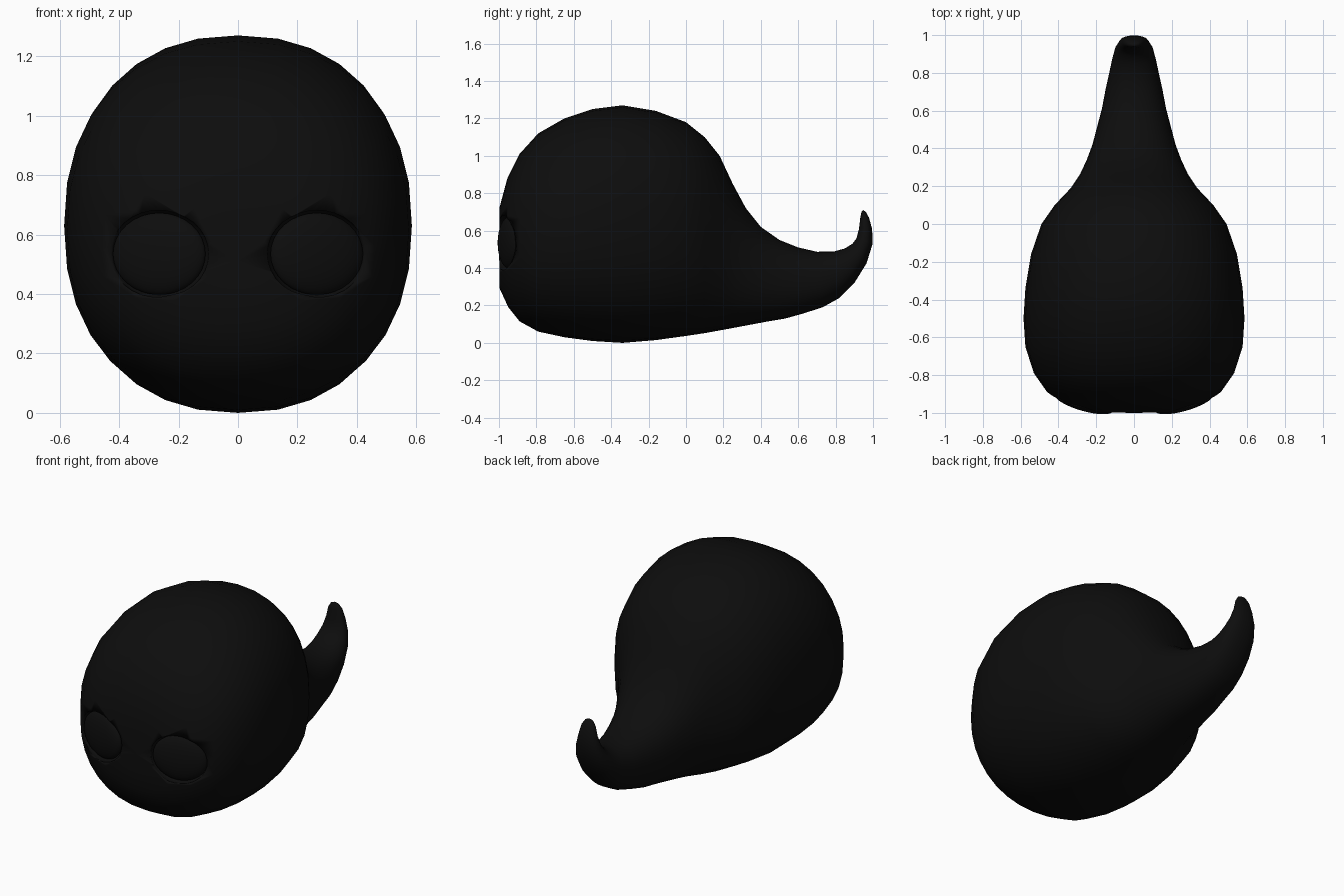
import bpy, bmesh, math
from mathutils import Vector

if "Cube" in bpy.data.objects:
    bpy.data.objects.remove(bpy.data.objects["Cube"])

black = bpy.data.materials.new("soft_black")
black.diffuse_color = (0.004, 0.004, 0.004, 1)
black.use_nodes = True
black.node_tree.nodes["Principled BSDF"].inputs["Base Color"].default_value = black.diffuse_color
SEG = 32


def smooth(ob):
    for p in ob.data.polygons:
        p.use_smooth = True


# Body and tail: rings as (bottom y, bottom z, top y, top z, half width)
rings = [
    (-.998, .42, -.998, .60, .12), (-.996, .29, -.998, .72, .25),
    (-.95, .19, -.955, .88, .37), (-.89, .115, -.89, 1.01, .46),
    (-.79, .06, -.79, 1.12, .53), (-.65, .03, -.65, 1.20, .575),
    (-.5, .01, -.5, 1.25, .585), (-.34, 0, -.34, 1.27, .575),
    (-.16, .015, -.16, 1.24, .545), (0, .037, 0, 1.18, .49),
    (.10, .052, .10, 1.10, .42), (.2, .07, .18, 1.0, .335),
    (.28, .085, .25, .85, .285), (.36, .1, .32, .72, .25),
    (.44, .115, .40, .62, .22), (.53, .13, .5, .55, .195),
    (.62, .155, .6, .51, .17), (.73, .19, .7, .487, .15),
    (.82, .24, .79, .488, .13), (.9, .32, .85, .505, .115),
    (.965, .425, .89, .53, .1), (.998, .53, .912, .56, .08),
    (.995, .61, .925, .61, .06), (.978, .67, .932, .67, .045),
    (.962, .70, .938, .70, .025),
]
bm = bmesh.new()
loops = []
for yb, zb, yt, zt, w in rings:
    mid = Vector((0, (yb + yt) / 2, (zb + zt) / 2))
    half = Vector((0, (yt - yb) / 2, (zt - zb) / 2))
    loop = []
    for i in range(SEG):
        a = math.tau * i / SEG
        c, s = math.cos(a), math.sin(a)
        e = 2 / 2.25
        p = mid + half * math.copysign(abs(s) ** e, s)
        p.x = w * math.copysign(abs(c) ** e, c)
        loop.append(bm.verts.new(p))
    loops.append(loop)
for a, b in zip(loops, loops[1:]):
    for i in range(SEG):
        j = (i + 1) % SEG
        bm.faces.new((a[i], a[j], b[j], b[i]))
# Rounded end caps
for loop, tip in ((loops[0], (0, -1, .51)), (loops[-1], (0, .947, .71))):
    v = bm.verts.new(tip)
    for i in range(SEG):
        bm.faces.new((loop[i], loop[(i + 1) % SEG], v))
bmesh.ops.recalc_face_normals(bm, faces=bm.faces)
me = bpy.data.meshes.new("body")
bm.to_mesh(me)
bm.free()
body = bpy.data.objects.new("body", me)
bpy.context.collection.objects.link(body)
me.materials.append(black)
smooth(body)


def eye_shape(name, side, size, y):
    bpy.ops.mesh.primitive_uv_sphere_add(segments=32, ring_count=16, location=(side * .265, y, .535))
    ob = bpy.context.object
    ob.name = name
    ob.scale = size
    ob.rotation_euler = (0, 0, side * math.radians(16))
    ob.data.materials.append(black)
    smooth(ob)
    return ob


# Eyes set into shallow sockets
for side, label in ((-1, "left"), (1, "right")):
    cutter = eye_shape(label + "_socket_cutter", side, (.172, .08, .148), -.965)
    cutter.hide_render = True
    cutter.hide_viewport = True
    cut = body.modifiers.new(label + "_socket", 'BOOLEAN')
    cut.operation = 'DIFFERENCE'
    cut.solver = 'EXACT'
    cut.object = cutter
    eye_shape(label + "_eye", side, (.162, .045, .138), -.945)
